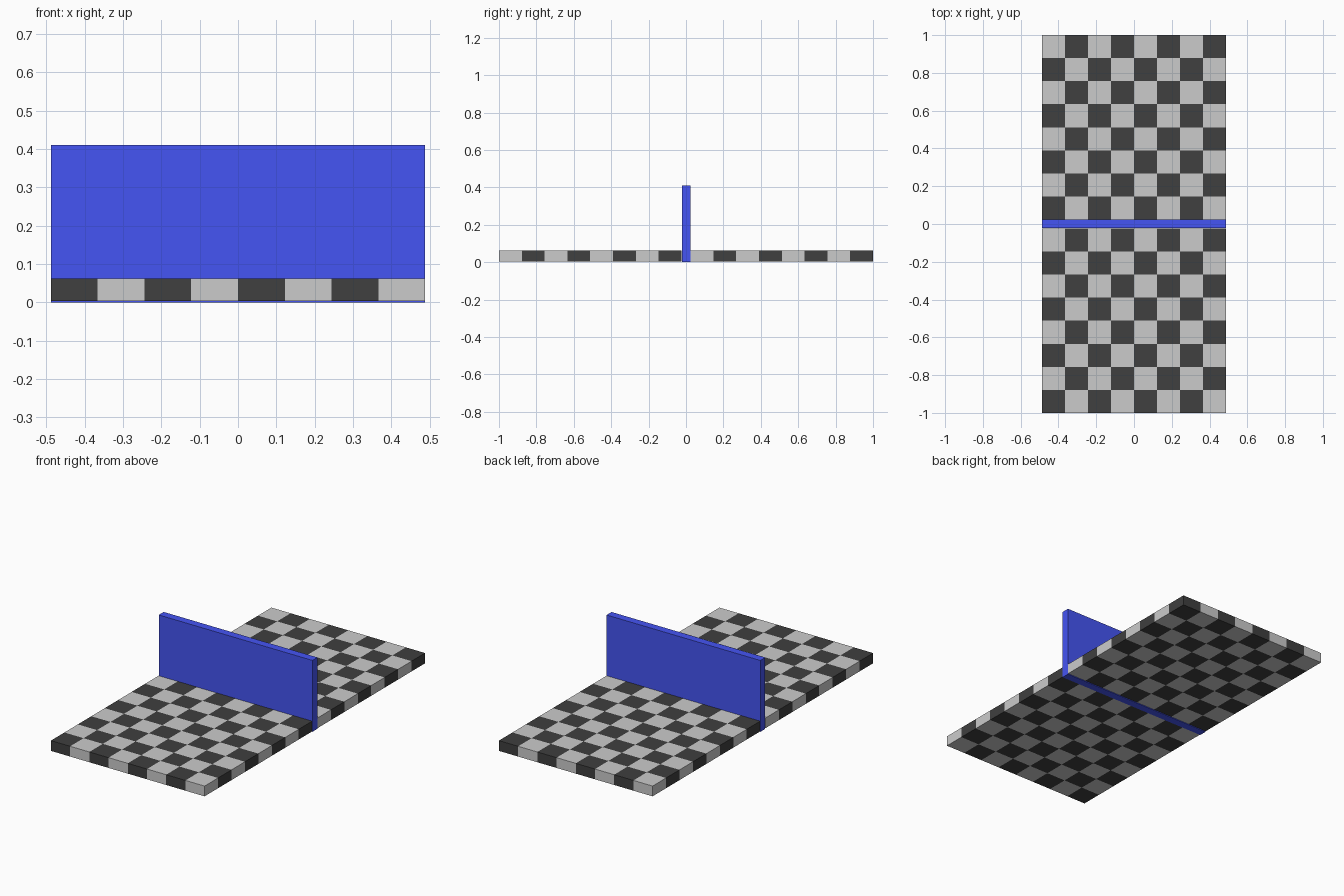
import bpy, bmesh

if "Cube" in bpy.data.objects:
    bpy.data.objects.remove(bpy.data.objects["Cube"])

TILE = 0.122      # square size
N = 8             # squares per side of each half
HALF_W = N * TILE / 2
Z0, Z1 = 0.003, 0.062


def material(name, rgb):
    m = bpy.data.materials.new(name)
    m.diffuse_color = (*rgb, 1)
    m.use_nodes = True
    m.node_tree.nodes["Principled BSDF"].inputs["Base Color"].default_value = m.diffuse_color
    return m


def box(bm, lo, hi, mat=0):
    verts = bmesh.ops.create_cube(bm, size=1)["verts"]
    for v in verts:
        v.co = [lo[k] if v.co[k] < 0 else hi[k] for k in range(3)]
    for f in {f for v in verts for f in v.link_faces}:
        f.material_index = mat


def finish(bm, name, mats):
    me = bpy.data.meshes.new(name)
    bm.to_mesh(me)
    bm.free()
    for m in mats:
        me.materials.append(m)
    ob = bpy.data.objects.new(name, me)
    bpy.context.collection.objects.link(ob)
    return ob


grey = material("light_square", (0.8, 0.8, 0.8))
black = material("dark_square", (0.05, 0.05, 0.05))
blue = material("blue_divider", (0.06, 0.09, 0.9))

# Two chequered board halves, one each side of the divider
for name, y0 in (("front_board", -1.0), ("back_board", 1.0 - N * TILE)):
    bm = bmesh.new()
    for i in range(N):
        for j in range(N):
            x, y = -HALF_W + i * TILE, y0 + j * TILE
            box(bm, (x, y, Z0), (x + TILE, y + TILE, Z1), (i + j + 1) % 2)
    # Drop the hidden faces between neighbouring squares
    eps = 1e-4
    inner = []
    for f in bm.faces:
        c = f.calc_center_median()
        if abs(f.normal.z) < 0.5:
            edge_x = abs(abs(c.x) - HALF_W) < eps
            edge_y = abs(c.y - y0) < eps or abs(c.y - y0 - N * TILE) < eps
            if not (edge_x or edge_y):
                inner.append(f)
    bmesh.ops.delete(bm, geom=inner, context="FACES")
    bmesh.ops.remove_doubles(bm, verts=bm.verts, dist=eps)
    finish(bm, name, (grey, black))

# Upright divider across the middle
bm = bmesh.new()
box(bm, (-HALF_W, -0.022, 0), (HALF_W, 0.023, 0.41))
finish(bm, "divider", (blue,))
